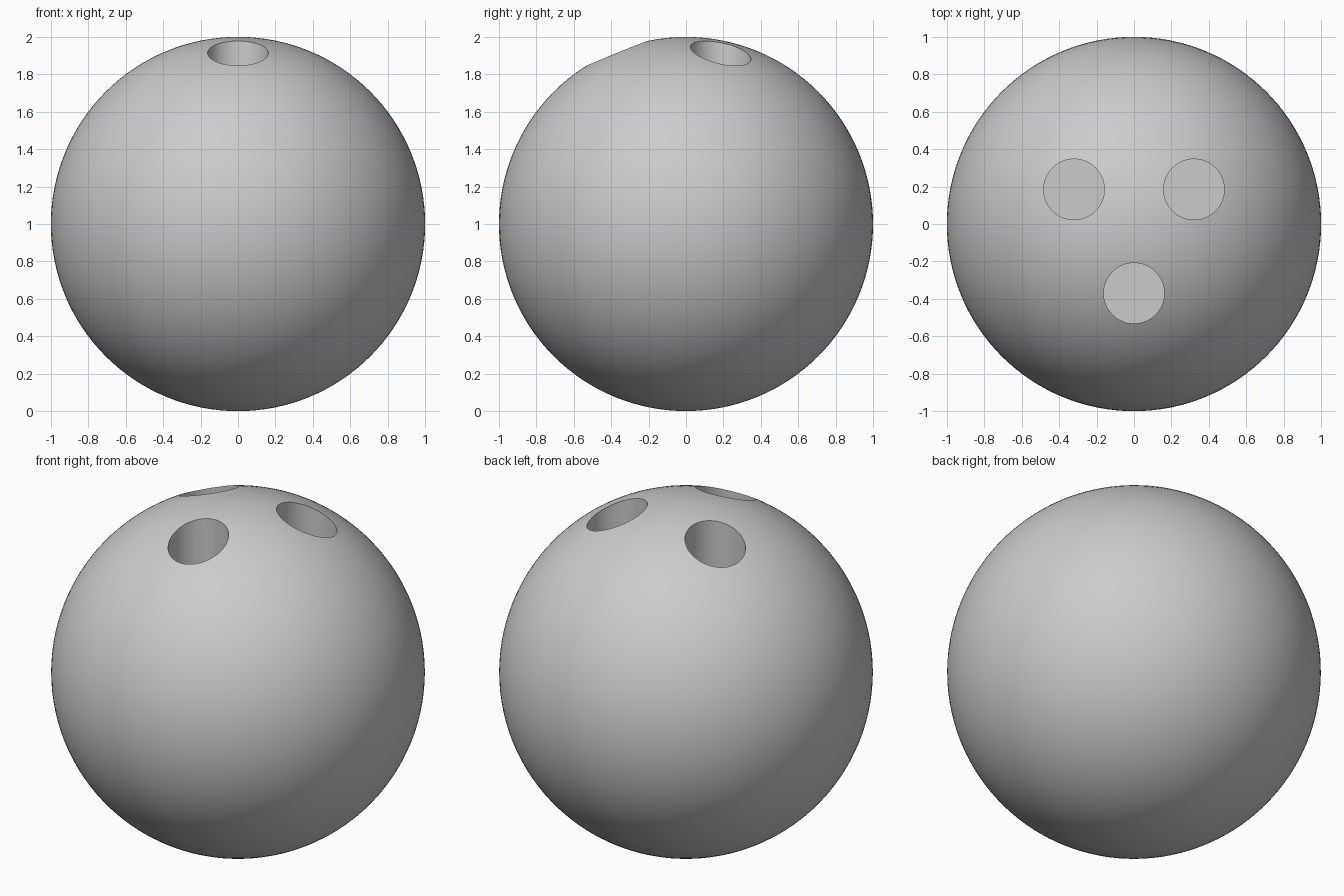
import bpy
import math

cube = bpy.data.objects.get("Cube")
if cube:
    bpy.data.objects.remove(cube, do_unlink=True)

HOLE_RADIUS = 0.162
HOLE_SPREAD = 0.37
HOLE_FLOOR = 1.3
HOLE_TOP = 2.2

# Single plain grey finish
grey = bpy.data.materials.new("grey")
grey.use_nodes = True
colour = (0.6, 0.6, 0.6, 1)
grey.diffuse_color = colour
grey.node_tree.nodes["Principled BSDF"].inputs["Base Color"].default_value = colour

# Ball body
bpy.ops.mesh.primitive_uv_sphere_add(segments=128, ring_count=64, radius=1, location=(0, 0, 1))
ball = bpy.context.object
ball.name = "ball"
ball.data.materials.append(grey)


def drill_hole(name, angle):
    """Bore a vertical, flat-bottomed finger hole into the ball."""
    bpy.ops.mesh.primitive_cylinder_add(
        vertices=64, radius=HOLE_RADIUS, depth=HOLE_TOP - HOLE_FLOOR,
        location=(HOLE_SPREAD * math.cos(angle), HOLE_SPREAD * math.sin(angle),
                  (HOLE_TOP + HOLE_FLOOR) / 2))
    cutter = bpy.context.object
    cutter.name = name
    cutter.hide_render = True
    cutter.data.materials.append(grey)
    bpy.context.view_layer.objects.active = ball
    cut = ball.modifiers.new(name, "BOOLEAN")
    cut.operation = "DIFFERENCE"
    cut.solver = "EXACT"
    cut.object = cutter
    bpy.ops.object.modifier_apply(modifier=cut.name)
    bpy.data.objects.remove(cutter, do_unlink=True)


# Three finger holes, evenly spaced around the top
for name, degrees in (("thumb_hole", -90), ("left_hole", 30), ("right_hole", 150)):
    drill_hole(name, math.radians(degrees))

# Smooth surface with crisp hole rims
bpy.ops.object.select_all(action="DESELECT")
ball.select_set(True)
bpy.context.view_layer.objects.active = ball
bpy.ops.object.shade_smooth_by_angle(angle=math.radians(25))
